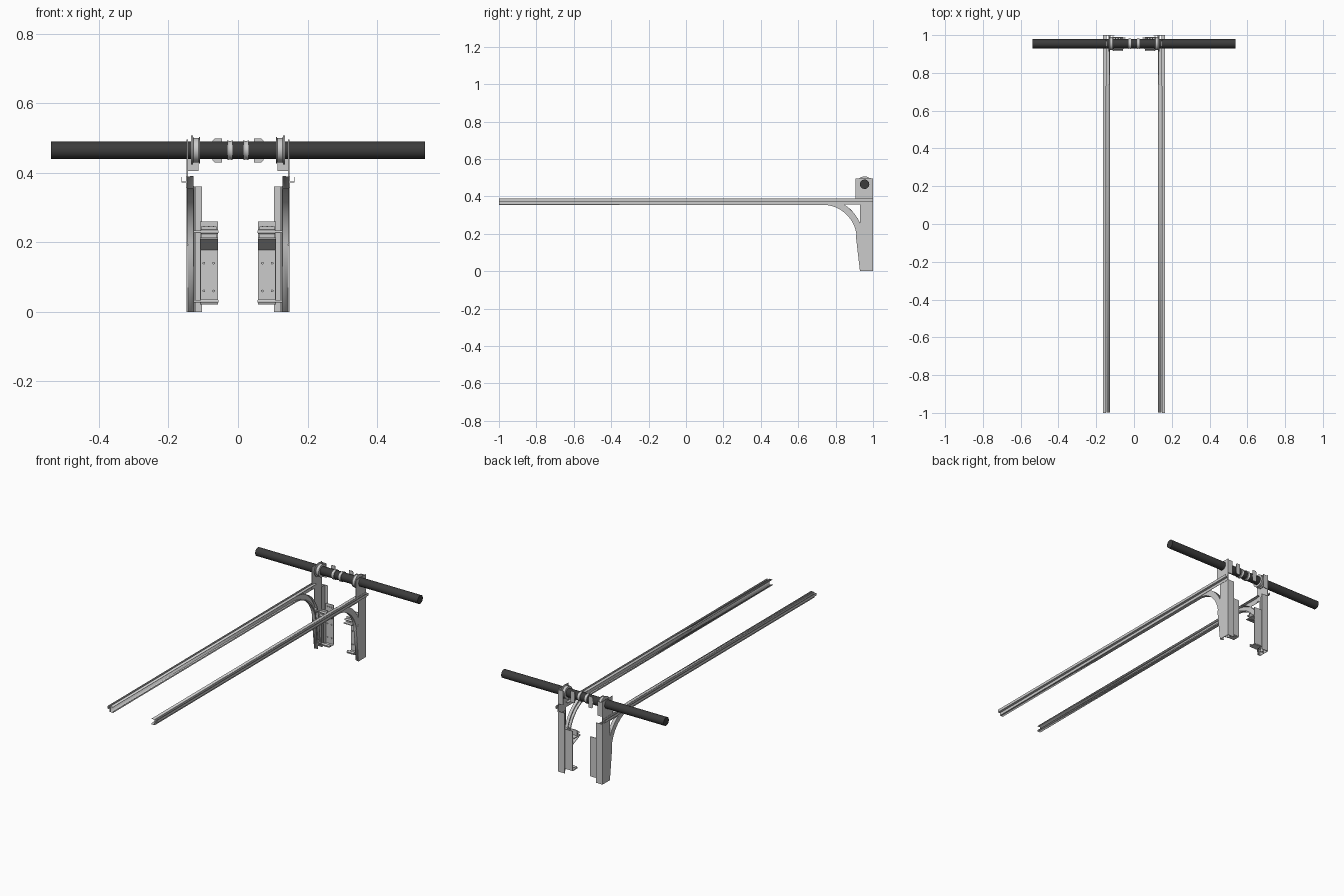
import bpy, bmesh, math
from mathutils import Vector, Matrix

if "Cube" in bpy.data.objects:
    bpy.data.objects.remove(bpy.data.objects["Cube"])

SHAFT_Y, SHAFT_Z = 0.955, 0.465
grey = None
dark = bpy.data.materials.new("dark_steel")
dark.diffuse_color = (0.045, 0.045, 0.045, 1)
dark.use_nodes = True
dark.node_tree.nodes["Principled BSDF"].inputs["Base Color"].default_value = dark.diffuse_color


def finish(name, bm, mirror=True, smooth=False, solid=0, mat=None):
    bmesh.ops.recalc_face_normals(bm, faces=bm.faces)
    me = bpy.data.meshes.new(name)
    bm.to_mesh(me)
    bm.free()
    ob = bpy.data.objects.new(name, me)
    bpy.context.collection.objects.link(ob)
    if mat:
        me.materials.append(mat)
    if solid:
        m = ob.modifiers.new("sheet", 'SOLIDIFY')
        m.thickness, m.offset = solid, 0
    if mirror:
        ob.modifiers.new("mirror", 'MIRROR').use_mirror_merge = False
    if smooth:
        bpy.ops.object.select_all(action='DESELECT')
        ob.select_set(True)
        bpy.context.view_layer.objects.active = ob
        bpy.ops.object.shade_smooth_by_angle(angle=math.radians(35))
    return ob


def prism(name, pts, axis, a, b, **kw):
    """Extrude a 2D outline along an axis: x -> (y,z), y -> (x,z)."""
    bm = bmesh.new()
    place = (lambda p, t: (t, p[0], p[1])) if axis == 'x' else (lambda p, t: (p[0], t, p[1]))
    lo = [bm.verts.new(place(p, a)) for p in pts]
    hi = [bm.verts.new(place(p, b)) for p in pts]
    bm.faces.new(lo)
    bm.faces.new(hi)
    for i in range(len(pts)):
        j = (i + 1) % len(pts)
        bm.faces.new((lo[i], lo[j], hi[j], hi[i]))
    return finish(name, bm, **kw)


def box(name, x, y, z):
    return prism(name, [(y[0], z[0]), (y[1], z[0]), (y[1], z[1]), (y[0], z[1])], 'x', *x)


def lathe_x(name, profile, y, z, seg=28, **kw):
    """Spin a closed (x, radius) profile around an x-parallel axis."""
    bm = bmesh.new()
    rings = []
    for i in range(seg):
        t = 2 * math.pi * i / seg
        rings.append([bm.verts.new((x, y + r * math.cos(t), z + r * math.sin(t))) for x, r in profile])
    n = len(profile)
    for i in range(seg):
        a, b = rings[i], rings[(i + 1) % seg]
        for k in range(n):
            m = (k + 1) % n
            bm.faces.new((a[k], a[m], b[m], b[k]))
    bmesh.ops.remove_doubles(bm, verts=bm.verts, dist=1e-6)
    return finish(name, bm, smooth=True, **kw)


def rod(name, x0, x1, r, y, z, seg=16, **kw):
    return lathe_x(name, [(x0, 0), (x0, r), (x1, r), (x1, 0)], y, z, seg, **kw)


def bolt(name, x, y, z, r=0.004):
    bm = bmesh.new()
    bmesh.ops.create_cone(bm, cap_ends=True, segments=6, radius1=r, radius2=r, depth=0.006,
                          matrix=Matrix.Translation((x, y, z)) @ Matrix.Rotation(math.pi / 2, 4, 'X'))
    return finish(name, bm)


# curved roller track: channel swept along the rail, round the bend and down
path = [(-0.999, 0.3725)]
for i in range(17):
    t = math.radians(84) * i / 16
    path.append((0.73 + 0.20 * math.sin(t), 0.1725 + 0.20 * math.cos(t)))
path.append((0.949, 0.0))
section = [(0.128, -0.010), (0.128, -0.0165), (0.146, -0.0165), (0.146, 0.0165), (0.128, 0.0165)]
bm = bmesh.new()
rows = []
for i, p in enumerate(path):
    q0, q1 = Vector(path[max(i - 1, 0)]), Vector(path[min(i + 1, len(path) - 1)])
    d = (q1 - q0).normalized()
    if i == 1:
        d = Vector((1, 0))
    n = Vector((-d.y, d.x))
    rows.append([bm.verts.new((x, p[0] + n.x * s, max(0, p[1] + n.y * s))) for x, s in section])
for a, b in zip(rows, rows[1:]):
    for k in range(len(section) - 1):
        bm.faces.new((a[k], a[k + 1], b[k + 1], b[k]))
finish("roller_track", bm, smooth=True, solid=0.002)

# stiffening angle running the whole length outside the track
prism("rail_angle", [(0.147, 0.356), (0.149, 0.356), (0.149, 0.372), (0.163, 0.372), (0.163, 0.388),
                     (0.161, 0.388), (0.161, 0.375), (0.149, 0.375), (0.149, 0.389), (0.147, 0.389)],
      'y', -1.0, 1.0)
prism("rail_top_strip", [(0.130, 0.387), (0.147, 0.387), (0.147, 0.3895), (0.130, 0.3895)],
      'y', 0.73, 0.93)

# tapered upright angle: side web and rear flange
prism("upright_web", [(0.93, 0.0), (1.0, 0.0), (1.0, 0.36), (0.93, 0.36), (0.93, 0.225), (0.908, 0.19)],
      'x', 0.1445, 0.1475)
box("upright_flange", (0.103, 0.147), (0.997, 1.0), (0.0, 0.36))
box("upright_lip", (0.122, 0.125), (0.965, 0.998), (0.0, 0.36))

# upper bearing bracket
box("bearing_plate", (0.1445, 0.1475), (0.905, 1.0), (0.36, 0.495))
box("bearing_flange", (0.114, 0.147), (0.997, 1.0), (0.405, 0.49))

# cross shaft
rod("shaft", -0.5375, 0.5375, 0.025, SHAFT_Y, SHAFT_Z, 32, mirror=False, mat=dark)

# cable drum with a tall outer rim
lathe_x("cable_drum", [(0.135, 0.024), (0.135, 0.042), (0.130, 0.042), (0.128, 0.035),
                       (0.113, 0.035), (0.112, 0.038), (0.109, 0.038), (0.109, 0.024)],
        SHAFT_Y, SHAFT_Z, 32)

# chamfered anchor plate behind the shaft
prism("anchor_plate", [(0.046, 0.498), (0.068, 0.498), (0.074, 0.491), (0.074, 0.437),
                       (0.068, 0.430), (0.046, 0.430)], 'y', 0.983, 0.987)

# waisted shaft collars with an upright tab
lathe_x("shaft_collar", [(0.016, 0.024), (0.016, 0.029), (0.020, 0.0265), (0.026, 0.0265),
                         (0.030, 0.029), (0.030, 0.024)], SHAFT_Y, SHAFT_Z, 24)

# hinge panel with its bent forward bracket
box("hinge_panel", (0.058, 0.110), (0.985, 0.989), (0.025, 0.26))
box("panel_edge", (0.107, 0.110), (0.960, 0.987), (0.025, 0.18))
box("bracket_shelf", (0.058, 0.110), (0.915, 0.987), (0.209, 0.213))
prism("bracket_brace", [(0.915, 0.209), (0.985, 0.178), (0.985, 0.182), (0.919, 0.211)],
      'x', 0.058, 0.110)
box("roller_holder", (0.062, 0.106), (0.936, 0.940), (0.212, 0.245))
for x in (0.070, 0.084, 0.098):
    bolt("bracket_bolt", x, 0.982, 0.243)
for x in (0.070, 0.098):
    bolt("panel_bolt", x, 0.982, 0.06)
    bolt("panel_bolt", x, 0.982, 0.14)

# rollers: axle, sleeve and wheel running in the track
for z, y in ((0.23, 0.930), (0.03, 0.952)):
    rod("roller_axle", 0.056, 0.130, 0.004, y, z)
    rod("roller_sleeve", 0.058, 0.106, 0.006, y, z)
    rod("roller_wheel", 0.130, 0.141, 0.013, y, z, 24)
box("lower_bracket", (0.058, 0.110), (0.945, 0.987), (0.021, 0.025))
